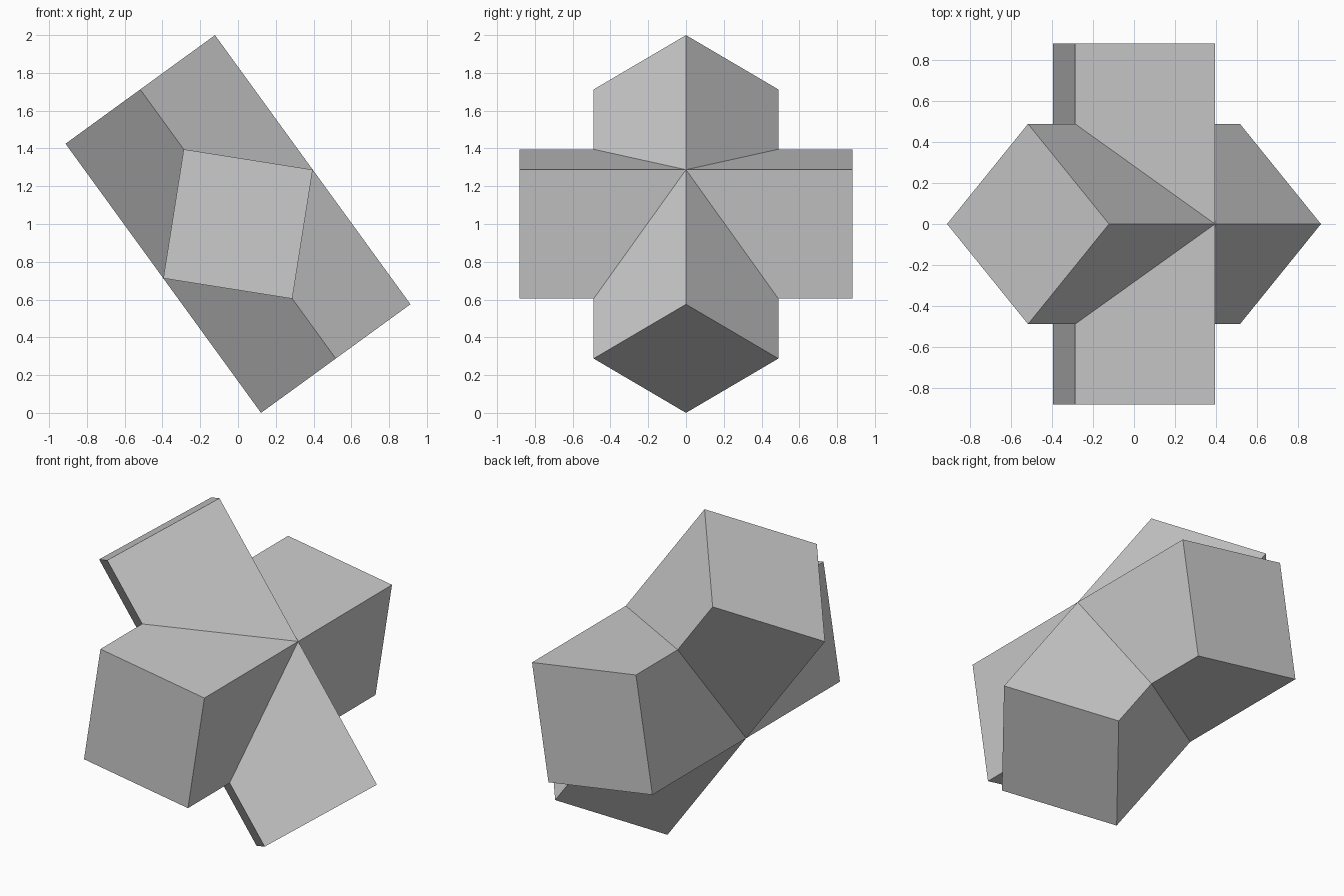
import bpy
from math import radians

default = bpy.data.objects.get("Cube")
if default:
    bpy.data.objects.remove(default, do_unlink=True)

RADIUS = 0.489   # centre to edge of the square section
LENGTH = 1.761
TILT = radians(-36)

# Material
grey = bpy.data.materials.new("light_grey")
grey.use_nodes = True
colour = (0.6, 0.6, 0.6, 1)
grey.diffuse_color = colour
for node in grey.node_tree.nodes:
    if node.type == "BSDF_PRINCIPLED":
        node.inputs["Base Color"].default_value = colour


def square_bar(name, pitch):
    """Square prism whose edges lie on the tilted axes."""
    bpy.ops.mesh.primitive_cylinder_add(
        vertices=4, radius=RADIUS, depth=LENGTH,
        location=(0, 0, 1), rotation=(pitch, TILT, 0))
    bar = bpy.context.object
    bar.name = name
    bar.data.materials.append(grey)
    return bar


# Two equal bars crossing at right angles
crossed_bars = square_bar("crossed_bars", 0)
level_bar = square_bar("level_bar", radians(90))

# Fuse them into one solid
union = crossed_bars.modifiers.new("union", "BOOLEAN")
union.operation = "UNION"
union.solver = "EXACT"
union.object = level_bar
bpy.context.view_layer.objects.active = crossed_bars
bpy.ops.object.modifier_apply(modifier=union.name)
bpy.data.objects.remove(level_bar, do_unlink=True)
